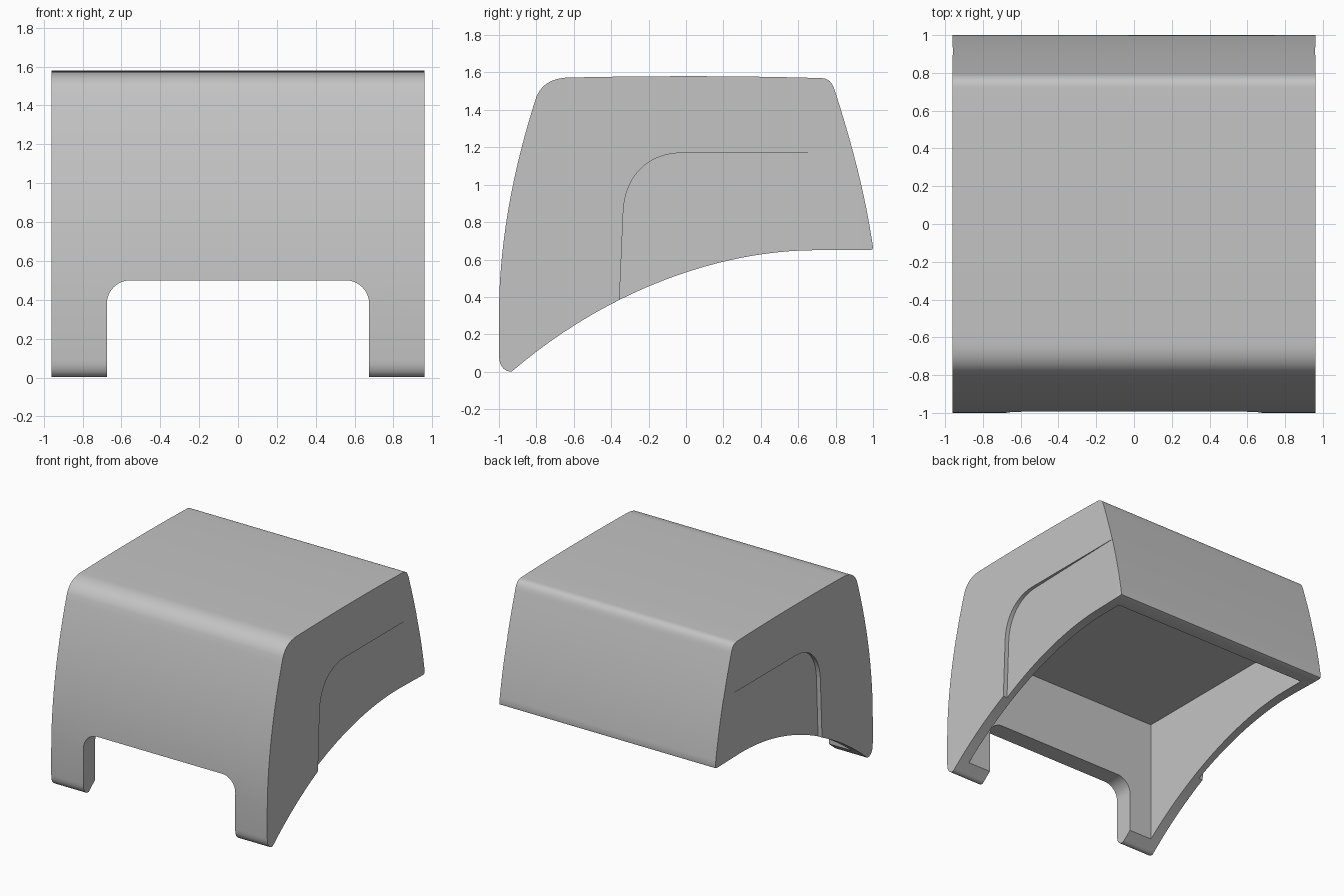
import bpy, bmesh, math
from mathutils import Vector
from mathutils.geometry import interpolate_bezier

cube = bpy.data.objects.get("Cube")
if cube:
    bpy.data.objects.remove(cube, do_unlink=True)

HALF = 0.96      # half width of the cover
INNER = 0.876    # half width of the cavity

grey = bpy.data.materials.new("light_grey")
grey.use_nodes = True
grey.diffuse_color = (0.55, 0.55, 0.55, 1)
grey.node_tree.nodes["Principled BSDF"].inputs["Base Color"].default_value = grey.diffuse_color


def bezier(a, b, c, d, n):
    pts = interpolate_bezier(*[Vector((*p, 0)) for p in (a, b, c, d)], n)
    return [(p.x, p.y) for p in pts]


def prism(name, outline, start, end):
    """Join two placed copies of an outline; start and end map (u, v) to a 3D point."""
    bm = bmesh.new()
    lower = [bm.verts.new(start(u, v)) for u, v in outline]
    upper = [bm.verts.new(end(u, v)) for u, v in outline]
    bm.faces.new(lower)
    bm.faces.new(upper)
    for i in range(len(outline)):
        j = (i + 1) % len(outline)
        bm.faces.new((lower[i], lower[j], upper[j], upper[i]))
    bmesh.ops.recalc_face_normals(bm, faces=bm.faces)
    mesh = bpy.data.meshes.new(name)
    bm.to_mesh(mesh)
    bm.free()
    mesh.materials.append(grey)
    obj = bpy.data.objects.new(name, mesh)
    bpy.context.collection.objects.link(obj)
    return obj


def cut(target, cutter):
    cutter.hide_render = True
    mod = target.modifiers.new("cut", 'BOOLEAN')
    mod.operation = 'DIFFERENCE'
    mod.solver = 'EXACT'
    mod.object = cutter
    bpy.context.view_layer.objects.active = target
    bpy.ops.object.modifier_apply(modifier=mod.name)
    bpy.data.objects.remove(cutter, do_unlink=True)


# Side profile (y, z): front, top, back, arched underside, rounded foot
profile = bezier((-1, .3), (-1, .7), (-.92, 1.1), (-.8, 1.47), 24)
profile += bezier((-.8, 1.47), (-.77, 1.54), (-.71, 1.573), (-.62, 1.573), 12)[1:]
profile += bezier((-.62, 1.573), (-.2, 1.583), (.3, 1.583), (.72, 1.57), 12)[1:]
profile += bezier((.72, 1.57), (.77, 1.57), (.785, 1.54), (.8, 1.49), 10)[1:]
profile += bezier((.8, 1.49), (.89, 1.21), (.96, .94), (1, .665), 20)[1:]
profile += [(.997, .655), (.985, .65)]
profile += bezier((.7, .65), (.2, .65), (-.4, .45), (-.915, .015), 32)
profile += bezier((-.93, .003), (-.95, -.004), (-1, .01), (-1, .09), 10)
cover = prism("cover_shell", profile,
              lambda y, z: (-HALF, y, z), lambda y, z: (HALF, y, z))

# Open cavity underneath
cavity = [(-INNER, -.85), (INNER, -.85), (INNER, .87), (-INNER, .87)]
cut(cover, prism("cavity_cutter", cavity,
                 lambda x, y: (x, y, -.5), lambda x, y: (x, y, 1.04)))

# Rounded opening between the two front legs
w, top, r = .675, .5, .12
arch = [(w, -.3)]
for centre, first in ((w - r, 0), (r - w, 90)):
    for i in range(11):
        a = math.radians(first + 9 * i)
        arch.append((centre + r * math.cos(a), top - r + r * math.sin(a)))
arch.append((-w, -.3))
cut(cover, prism("opening_cutter", arch,
                 lambda x, z: (x, -1.2, z), lambda x, z: (x, -.6, z)))

# Shallow side recesses that fade out towards the back
fade = .95
recess = [(-.355, .2), (-.355, .4)]
recess += bezier((-.335, .86), (-.325, 1.05), (-.2, 1.17), (-.02, 1.17), 20)
recess += [(fade, 1.17), (fade, .2)]
for side in (-1, 1):
    cut(cover, prism("recess_cutter", recess,
                     lambda y, z: (side * (HALF - .027 * (fade - y)), y, z),
                     lambda y, z: (side * (HALF + .1), y, z)))

# Smooth the curved skin, keep the sides flat
bpy.ops.object.select_all(action='DESELECT')
cover.select_set(True)
bpy.context.view_layer.objects.active = cover
bpy.ops.object.shade_smooth_by_angle(angle=math.radians(30))
for face in cover.data.polygons:
    if abs(face.normal.x) > .9:
        face.use_smooth = False
